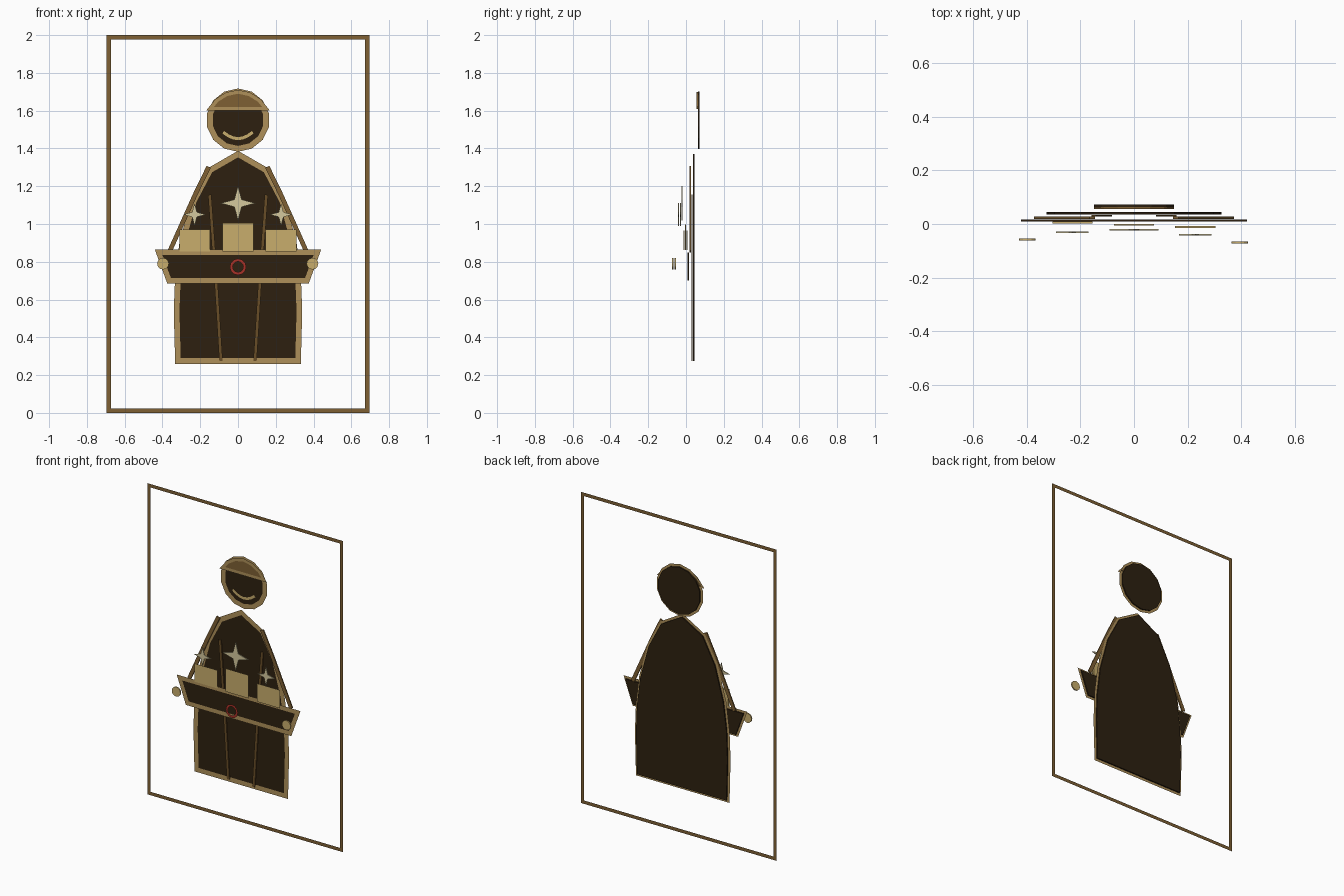
import bpy, bmesh
from math import cos, sin, pi
from mathutils import Vector

cube = bpy.data.objects.get("Cube")
if cube:
    bpy.data.objects.remove(cube)


def material(name, r, g, b):
    m = bpy.data.materials.new(name)
    m.use_nodes = True
    m.diffuse_color = (r, g, b, 1)
    m.node_tree.nodes["Principled BSDF"].inputs["Base Color"].default_value = (r, g, b, 1)
    return m


DARK = material("dark brown", 0.026, 0.0144, 0.0052)
BROWN = material("bronze brown", 0.21, 0.117, 0.034)
FOLD = material("fold brown", 0.14, 0.075, 0.02)
TAN = material("tan trim", 0.43, 0.28, 0.1)
GOLD = material("pale gold", 0.58, 0.42, 0.15)
PALE = material("pale sparkle", 0.66, 0.58, 0.34)
RED = material("red", 0.39, 0.032, 0.021)
THICK = 0.008


def finish(name, bm, mat, thick):
    """Thicken a flat sheet around its own plane and add it to the scene."""
    bmesh.ops.recalc_face_normals(bm, faces=bm.faces)
    if thick:
        back = bmesh.ops.extrude_face_region(bm, geom=bm.faces[:])["geom"]
        verts = [v for v in back if isinstance(v, bmesh.types.BMVert)]
        bmesh.ops.translate(bm, verts=bm.verts[:], vec=(0, -thick / 2, 0))
        bmesh.ops.translate(bm, verts=verts, vec=(0, thick, 0))
        bmesh.ops.recalc_face_normals(bm, faces=bm.faces)
    me = bpy.data.meshes.new(name)
    bm.to_mesh(me)
    bm.free()
    me.materials.append(mat)
    ob = bpy.data.objects.new(name, me)
    bpy.context.collection.objects.link(ob)
    return ob


def plate(name, pts, y, mat, thick=THICK):
    """Filled outline in the x-z plane."""
    bm = bmesh.new()
    bm.faces.new([bm.verts.new((x, y, z)) for x, z in pts])
    return finish(name, bm, mat, thick)


def stroke(name, pts, y, width, mat, closed=True, thick=0):
    """Mitred band of constant width along a path in the x-z plane."""
    p = [Vector(q) for q in pts]
    n = len(p)
    bm = bmesh.new()
    pairs = []
    for i, q in enumerate(p):
        a = p[i - 1] if closed or i else None
        b = p[(i + 1) % n] if closed or i < n - 1 else None
        d1 = (q - a).normalized() if a is not None else (b - q).normalized()
        d2 = (b - q).normalized() if b is not None else d1
        n1, n2 = Vector((-d1.y, d1.x)), Vector((-d2.y, d2.x))
        m = (n1 + n2).normalized()
        m *= min(width / 2 / max(m.dot(n1), 0.01), width * 1.3)
        pairs.append([bm.verts.new((q.x + s * m.x, y, q.y + s * m.y)) for s in (1, -1)])
    for i in range(n if closed else n - 1):
        (a, b), (c, d) = pairs[i], pairs[(i + 1) % n]
        bm.faces.new((a, b, d, c))
    return finish(name, bm, mat, thick)


def ngon(cx, cz, r, n, inner=None):
    """Regular outline; with an inner radius it becomes a star."""
    out = []
    for i in range(n):
        k = inner if inner and i % 2 else r
        out.append((cx + k * sin(2 * pi * i / n), cz + k * cos(2 * pi * i / n)))
    return out


def mirrored(half):
    """Complete a half outline that runs from the top centre down the +x side."""
    return half + [(-x, z) for x, z in reversed(half) if x > 0]


def rect(x0, x1, z0, z1):
    return [(x0, z0), (x1, z0), (x1, z1), (x0, z1)]


# Outer picture frame
stroke("frame", rect(-0.684, 0.684, 0.011, 1.989), 0.073, 0.022, BROWN)

# Cloaked body
body = mirrored([(0, 1.37), (0.148, 1.285), (0.235, 1.12), (0.295, 0.9),
                 (0.318, 0.72), (0.325, 0.54), (0.318, 0.275)])
plate("body", body, 0.04, DARK)
stroke("body_trim", body, 0.033, 0.03, TAN)

# Head, smile and cap
head = ngon(0, 1.55, 0.152, 14)
plate("head", head, 0.068, DARK)
stroke("head_trim", head, 0.061, 0.03, TAN)
smile = [(0.078 * t, 1.452 + 0.034 * t * t) for t in (-1, -0.67, -0.33, 0, 0.33, 0.67, 1)]
stroke("smile", smile, 0.058, 0.016, GOLD, closed=False)
cap = mirrored([(0, 1.7), (0.06, 1.687), (0.112, 1.655), (0.148, 1.61)])
plate("cap", cap, 0.06, BROWN)
stroke("cap_trim", cap, 0.053, 0.02, TAN)

# Straps and cloak folds on both sides
for side, s in (("left", 1), ("right", -1)):
    stroke(side + "_strap", [(s * 0.155, 1.303), (s * 0.225, 1.16), (s * 0.362, 0.855)],
           0.023, 0.024, BROWN, False, THICK)
    stroke(side + "_fold", [(s * 0.15, 1.155), (s * 0.118, 0.72), (s * 0.09, 0.275)],
           0.031, 0.018, FOLD, False, 0.006)

# Serving tray
tray = [(-0.42, 0.85), (0.42, 0.85), (0.365, 0.7), (-0.365, 0.7)]
plate("tray", tray, 0.013, DARK)
stroke("tray_trim", tray, 0.006, 0.028, TAN)
stroke("tray_emblem", ngon(0, 0.773, 0.036, 12), -0.063, 0.015, RED)

# Goods on the tray
for name, cx, top, y in (("right", -0.229, 0.965, 0.005), ("middle", 0, 0.997, -0.003),
                         ("left", 0.228, 0.965, -0.011)):
    box = rect(cx - 0.075, cx + 0.075, 0.862, top)
    plate(name + "_box", box, y, GOLD, 0.007)
    stroke(name + "_box_trim", box, y - 0.005, 0.014, GOLD)

# Sparkles above the goods
for name, cx, cz, r, y in (("right", -0.23, 1.05, 0.06, -0.03), ("middle", 0, 1.11, 0.092, -0.022),
                           ("left", 0.228, 1.05, 0.06, -0.04)):
    plate(name + "_sparkle", ngon(cx, cz, r, 8, r * 0.3), y, PALE, 0.006)

# Hands holding the tray ends
for name, cx, y in (("right", -0.397, -0.058), ("left", 0.394, -0.069)):
    plate(name + "_hand", ngon(cx, 0.79, 0.031, 12), y, GOLD)
